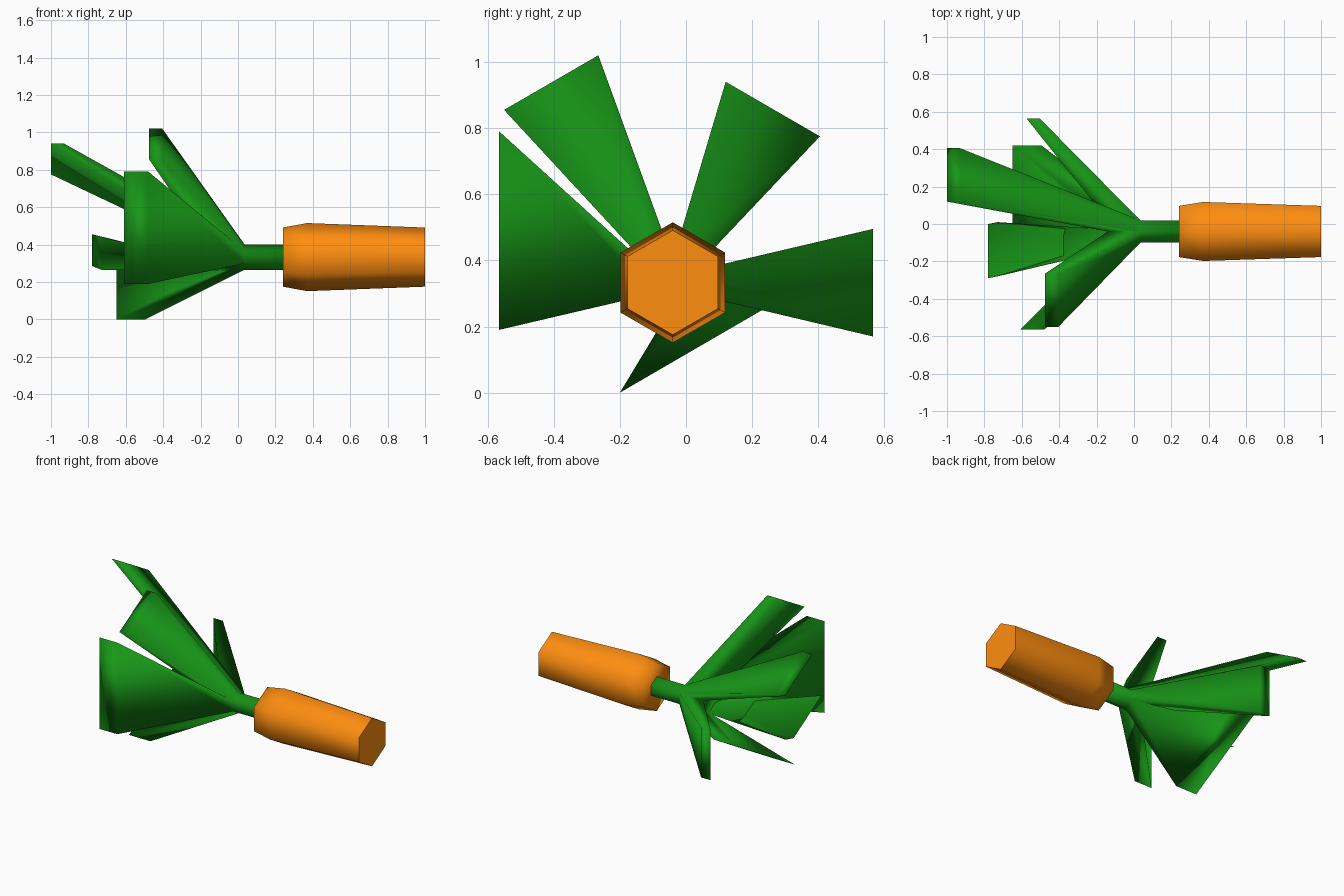
import bpy, bmesh
from math import sin, cos, radians
from mathutils import Vector

if "Cube" in bpy.data.objects:
    bpy.data.objects.remove(bpy.data.objects["Cube"])

CY, CZ = -0.04, 0.333  # long axis of the carrot


def hex_ring(bm, x, r):
    return [bm.verts.new((x, CY + r * cos(radians(30 + 60 * i)),
                          CZ + r * sin(radians(30 + 60 * i)))) for i in range(6)]


def bridge(bm, a, b):
    n = len(a)
    for i in range(n):
        j = (i + 1) % n
        bm.faces.new((a[i], a[j], b[j], b[i]))


def finish(bm, name, color, flat_faces=()):
    bmesh.ops.recalc_face_normals(bm, faces=bm.faces)
    for f in bm.faces:
        f.smooth = True
    for f in flat_faces:
        f.smooth = False
        for e in f.edges:
            e.smooth = False
    me = bpy.data.meshes.new(name)
    bm.to_mesh(me)
    bm.free()
    ob = bpy.data.objects.new(name, me)
    bpy.context.collection.objects.link(ob)
    mat = bpy.data.materials.new(name + "_color")
    mat.diffuse_color = color
    mat.use_nodes = True
    mat.node_tree.nodes["Principled BSDF"].inputs["Base Color"].default_value = mat.diffuse_color
    me.materials.append(mat)


# Carrot root: six-sided, slightly tapered towards both ends
bm = bmesh.new()
rings = [hex_ring(bm, x, r) for x, r in ((0.24, 0.158), (0.37, 0.182), (1.0, 0.158))]
bridge(bm, rings[0], rings[1])
bridge(bm, rings[1], rings[2])
bm.faces.new(rings[0])
tip_cap = bm.faces.new(rings[-1])
finish(bm, "carrot_root", (1.0, 0.27, 0.005, 1), [tip_cap])

# Stem with one flared leaf growing from each side of its end
# leaf: back x, front x, (y, z) of both tip corners, (y, z) shift of front edge
LEAVES = [
    (-1.00, -0.93, (0.405, 0.775), (0.12, 0.94), (0, 0)),
    (-0.475, -0.405, (-0.265, 1.02), (-0.55, 0.855), (0, 0)),
    (-0.61, -0.48, (-0.565, 0.79), (-0.565, 0.19), (0, 0)),
    (-0.78, -0.73, (-0.29, 0.455), (0.0, 0.285), (0.01, -0.02)),
    (-0.65, -0.495, (-0.20, 0.0), (0.42, 0.36), (0, 0)),
    (-0.575, -0.505, (0.565, 0.17), (0.565, 0.495), (0, 0)),
]
bm = bmesh.new()
root, front, back = [hex_ring(bm, x, 0.068) for x in (0.28, 0.035, -0.14)]
bridge(bm, root, front)
bm.faces.new(root)
bm.faces.new(back)
for i, (xb, xf, p, q, s) in enumerate(LEAVES):
    j = (i + 1) % 6
    base = [back[i], back[j], front[j], front[i]]
    corners = [(xb, *p), (xb, *q),
               (xf, q[0] + s[0], q[1] + s[1]), (xf, p[0] + s[0], p[1] + s[1])]
    tip = [bm.verts.new(Vector(c)) for c in corners]
    bridge(bm, base, tip)
    bm.faces.new(tip)
finish(bm, "stem_and_leaves", (0.009, 0.31, 0.009, 1))
